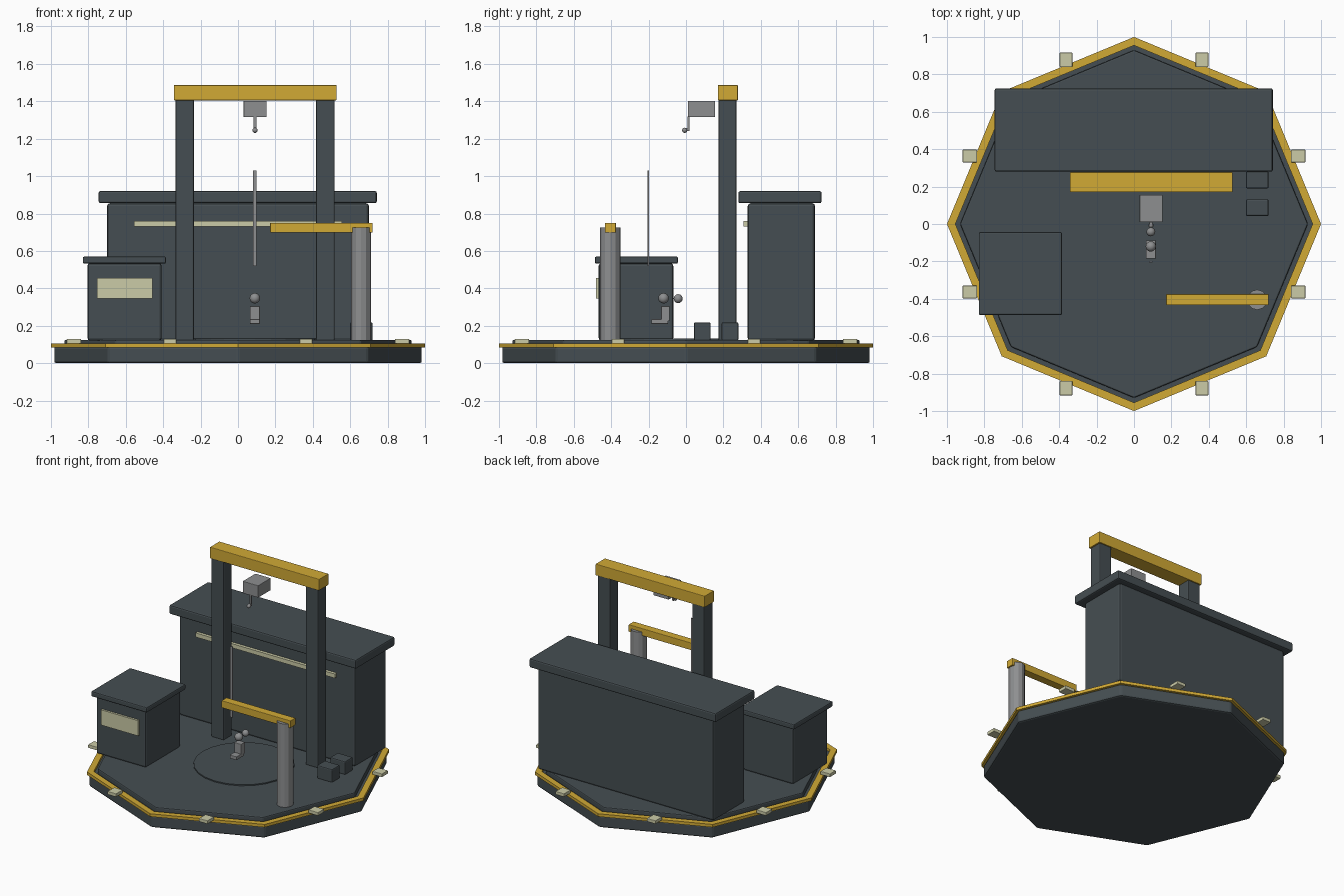
import bpy, bmesh, math

if "Cube" in bpy.data.objects:
    bpy.data.objects.remove(bpy.data.objects["Cube"])


def material(name, rgb):
    m = bpy.data.materials.new(name)
    m.diffuse_color = (*rgb, 1)
    m.use_nodes = True
    m.node_tree.nodes["Principled BSDF"].inputs["Base Color"].default_value = m.diffuse_color
    return m


SLATE = material("dark slate", (0.060, 0.076, 0.084))
GOLD = material("safety yellow", (0.64, 0.40, 0.036))
CREAM = material("pale cream", (0.60, 0.60, 0.39))
GREY = material("mid grey", (0.27, 0.275, 0.28))


def finish(name, bm, mat, bevel=0, segments=2):
    if bevel:
        bmesh.ops.bevel(bm, geom=bm.edges[:], offset=bevel, segments=segments,
                        profile=0.5, affect='EDGES')
    bmesh.ops.recalc_face_normals(bm, faces=bm.faces[:])
    me = bpy.data.meshes.new(name)
    bm.to_mesh(me)
    bm.free()
    me.materials.append(mat)
    ob = bpy.data.objects.new(name, me)
    bpy.context.collection.objects.link(ob)
    return ob


def smooth(ob):
    bpy.ops.object.select_all(action='DESELECT')
    bpy.context.view_layer.objects.active = ob
    ob.select_set(True)
    bpy.ops.object.shade_smooth_by_angle(angle=math.radians(40))


def box(name, x, y, z, mat, bevel=0):
    """Box from (min, max) ranges on each axis."""
    bm = bmesh.new()
    bmesh.ops.create_cube(bm, size=1)
    for v in bm.verts:
        for i, (a, b) in enumerate((x, y, z)):
            v.co[i] = (a + b) / 2 + v.co[i] * (b - a)
    return finish(name, bm, mat, bevel)


def prism(name, cx, cy, r, z, sides, mat, bevel=0):
    """Upright prism with a corner on the +x axis."""
    bm = bmesh.new()
    ring = [bm.verts.new((cx + r * math.cos(math.tau * i / sides),
                          cy + r * math.sin(math.tau * i / sides), z[0])) for i in range(sides)]
    face = bm.faces.new(ring)
    top = bmesh.ops.extrude_face_region(bm, geom=[face])["geom"]
    for v in top:
        if isinstance(v, bmesh.types.BMVert):
            v.co.z = z[1]
    return finish(name, bm, mat, bevel)


def ball(name, pos, r, mat):
    bm = bmesh.new()
    bmesh.ops.create_uvsphere(bm, u_segments=12, v_segments=8, radius=r)
    bmesh.ops.translate(bm, verts=bm.verts[:], vec=pos)
    smooth(finish(name, bm, mat))


# Octagonal platform with raised deck
prism("platform_base", 0, 0, 0.985, (0.0, 0.088), 8, SLATE, 0.012)
prism("platform_deck", 0, 0, 0.93, (0.08, 0.125), 8, SLATE, 0.008)

# Yellow rim: square section swept around the octagon
bm = bmesh.new()
section = [(1.0, 0.085), (1.0, 0.106), (0.955, 0.106), (0.955, 0.085)]
loops = [[bm.verts.new((r * math.cos(i * math.pi / 4), r * math.sin(i * math.pi / 4), z))
          for r, z in section] for i in range(8)]
for i in range(8):
    a, b = loops[i], loops[(i + 1) % 8]
    for j in range(4):
        k = (j + 1) % 4
        bm.faces.new((a[j], b[j], b[k], a[k]))
finish("platform_rim", bm, GOLD)

# Marker lights in the middle of each rim side
for i in range(8):
    t = math.pi / 8 + i * math.pi / 4
    x, y = 0.95 * math.cos(t), 0.95 * math.sin(t)
    hx, hy = (0.038, 0.034) if abs(x) > abs(y) else (0.034, 0.038)
    box("marker_light", (x - hx, x + hx), (y - hy, y + hy), (0.105, 0.129), CREAM, 0.003)

# Round floor plate
prism("floor_plate", 0.09, -0.06, 0.33, (0.12, 0.133), 24, SLATE)

# Large cabinet at the back
box("back_cabinet", (-0.70, 0.70), (0.33, 0.69), (0.12, 0.855), SLATE, 0.015)
box("back_cabinet_top", (-0.745, 0.742), (0.28, 0.725), (0.855, 0.92), SLATE, 0.01)
box("light_strip", (-0.555, 0.555), (0.308, 0.335), (0.73, 0.76), CREAM)

# Small cabinet with front panel
box("side_cabinet", (-0.805, -0.408), (-0.467, -0.068), (0.12, 0.535), SLATE, 0.015)
box("side_cabinet_top", (-0.83, -0.385), (-0.487, -0.043), (0.532, 0.57), SLATE, 0.008)
box("side_panel", (-0.755, -0.458), (-0.482, -0.46), (0.345, 0.455), CREAM)

# Gantry frame
for x in (-0.285, 0.467):
    box("gantry_post", (x - 0.05, x + 0.05), (0.173, 0.27), (0.12, 1.41), SLATE, 0.008)
box("gantry_beam", (-0.343, 0.527), (0.17, 0.277), (1.405, 1.487), GOLD, 0.004)

# Hanging sensor
box("sensor_box", (0.03, 0.153), (0.01, 0.155), (1.315, 1.402), GREY, 0.003)
box("sensor_stem", (0.084, 0.098), (0.008, 0.02), (1.255, 1.32), GREY)
box("sensor_arm", (0.084, 0.098), (-0.008, 0.02), (1.24, 1.258), GREY)
ball("sensor_tip", (0.091, -0.007, 1.245), 0.014, GREY)

# Thin upright strip
box("hanging_strip", (0.08, 0.10), (-0.205, -0.198), (0.52, 1.03), GREY)

# Small control handle
box("handle_body", (0.063, 0.117), (-0.133, -0.087), (0.225, 0.305), GREY, 0.003)
box("handle_foot", (0.063, 0.117), (-0.185, -0.095), (0.21, 0.235), GREY, 0.003)
ball("handle_knob", (0.09, -0.12, 0.347), 0.028, GREY)
ball("handle_knob", (0.09, -0.042, 0.345), 0.024, GREY)

# Barrier: faceted post and arm
prism("barrier_post", 0.658, -0.405, 0.054, (0.12, 0.725), 12, GREY)
box("barrier_arm", (0.172, 0.72), (-0.433, -0.375), (0.698, 0.75), GOLD, 0.003)

# Two small blocks on the deck
for y in (0.087, 0.235):
    box("floor_block", (0.598, 0.72), (y - 0.045, y + 0.045), (0.12, 0.218), SLATE, 0.008)
